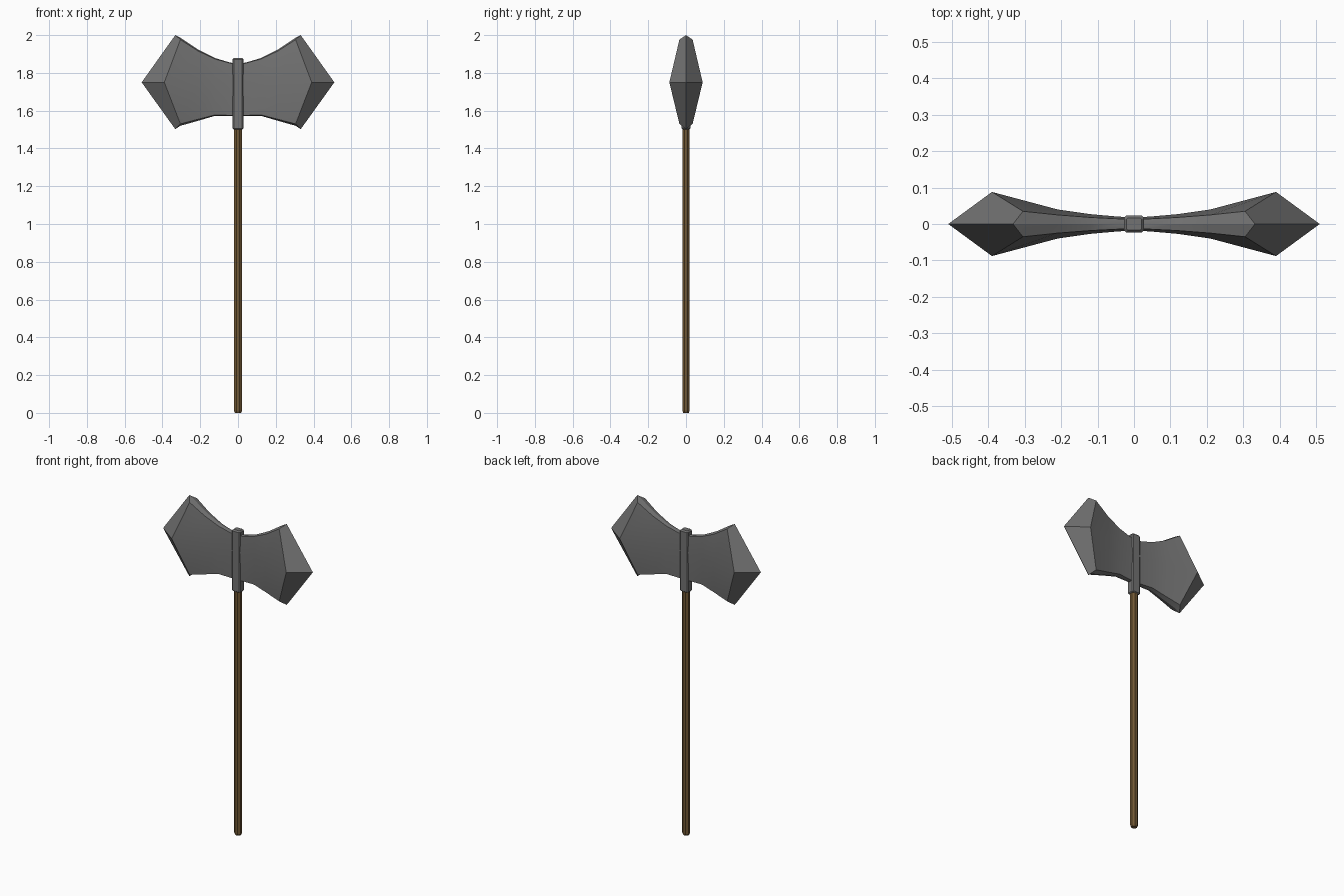
import bpy, bmesh, math

if "Cube" in bpy.data.objects:
    bpy.data.objects.remove(bpy.data.objects["Cube"])


def material(name, rgb):
    m = bpy.data.materials.new(name)
    m.diffuse_color = (*rgb, 1)
    m.use_nodes = True
    m.node_tree.nodes["Principled BSDF"].inputs["Base Color"].default_value = m.diffuse_color
    return m


def loft(name, rings, smooth=True, mat=None):
    """Skin a list of equal-length closed rings and cap both ends."""
    bm = bmesh.new()
    loops = [[bm.verts.new(p) for p in r] for r in rings]
    n = len(loops[0])
    for a, b in zip(loops, loops[1:]):
        for i in range(n):
            j = (i + 1) % n
            bm.faces.new((a[i], a[j], b[j], b[i]))
    bm.faces.new(loops[0])
    bm.faces.new(loops[-1])
    bmesh.ops.remove_doubles(bm, verts=bm.verts, dist=1e-5)
    bmesh.ops.recalc_face_normals(bm, faces=bm.faces)
    mesh = bpy.data.meshes.new(name)
    bm.to_mesh(mesh)
    bm.free()
    ob = bpy.data.objects.new(name, mesh)
    bpy.context.collection.objects.link(ob)
    if mat:
        mesh.materials.append(mat)
    if smooth:
        bpy.ops.object.select_all(action='DESELECT')
        ob.select_set(True)
        bpy.context.view_layer.objects.active = ob
        bpy.ops.object.shade_smooth_by_angle(angle=math.radians(25))
    return ob


iron = material("iron", (0.17, 0.17, 0.17))
wood = material("wood", (0.17, 0.10, 0.035))

# Blade stations: x at rim, x at mid-height, half thickness rim / mid,
# top z, bottom z, crown of the rim
stations = [
    (0.00, 0.00, 0.013, 0.019, 1.848, 1.575, 0.003),
    (0.04, 0.04, 0.014, 0.020, 1.851, 1.575, 0.003),
    (0.12, 0.12, 0.018, 0.027, 1.873, 1.578, 0.005),
    (0.21, 0.21, 0.025, 0.040, 1.915, 1.555, 0.008),
    (0.305, 0.39, 0.035, 0.088, 1.976, 1.530, 0.010),
    (0.332, 0.51, 0.000, 0.000, 2.000, 1.502, 0.000),
]


def blade_ring(s, side):
    xr, xm, t, m, zt, zb, c = s
    xr, xm = xr * side, xm * side
    return [(xr, -t, zb), (xm, -m, 1.75), (xr, -t, zt), (xr, 0, zt + c),
            (xr, t, zt), (xm, m, 1.75), (xr, t, zb), (xr, 0, zb - c)]


# Double axe head; the thin end rings weld into the cutting edges.
# Cutting edges are closed by merged verts, so build without caps there.
def blade():
    rings = [blade_ring(s, -1) for s in reversed(stations)]
    rings += [blade_ring(s, 1) for s in stations[1:]]
    bm = bmesh.new()
    loops = [[bm.verts.new(p) for p in r] for r in rings]
    for a, b in zip(loops, loops[1:]):
        for i in range(8):
            j = (i + 1) % 8
            bm.faces.new((a[i], a[j], b[j], b[i]))
    bmesh.ops.remove_doubles(bm, verts=bm.verts, dist=1e-5)
    bmesh.ops.recalc_face_normals(bm, faces=bm.faces)
    mesh = bpy.data.meshes.new("axe_head")
    bm.to_mesh(mesh)
    bm.free()
    ob = bpy.data.objects.new("axe_head", mesh)
    bpy.context.collection.objects.link(ob)
    mesh.materials.append(iron)
    bpy.context.view_layer.objects.active = ob
    ob.select_set(True)
    bpy.ops.object.shade_smooth_by_angle(angle=math.radians(25))


blade()


# Collar: chamfered rectangular sleeve
def chamfered(hx, hy, c, z):
    return [(hx, -hy + c, z), (hx, hy - c, z), (hx - c, hy, z), (-hx + c, hy, z),
            (-hx, hy - c, z), (-hx, -hy + c, z), (-hx + c, -hy, z), (hx - c, -hy, z)]


loft("collar", [chamfered(0.023, 0.018, 0.004, 1.50),
                chamfered(0.028, 0.023, 0.006, 1.505),
                chamfered(0.028, 0.023, 0.006, 1.872),
                chamfered(0.021, 0.016, 0.004, 1.88)], False, iron)


# Handle: eight-sided shaft with a small bevel at the foot
def oct_ring(rx, ry, z):
    return [(rx * math.cos(a), ry * math.sin(a), z)
            for a in (math.pi / 8 + i * math.pi / 4 for i in range(8))]


loft("handle", [oct_ring(0.018, 0.016, 0.0), oct_ring(0.023, 0.0205, 0.012),
                oct_ring(0.023, 0.0205, 1.52)], False, wood)
